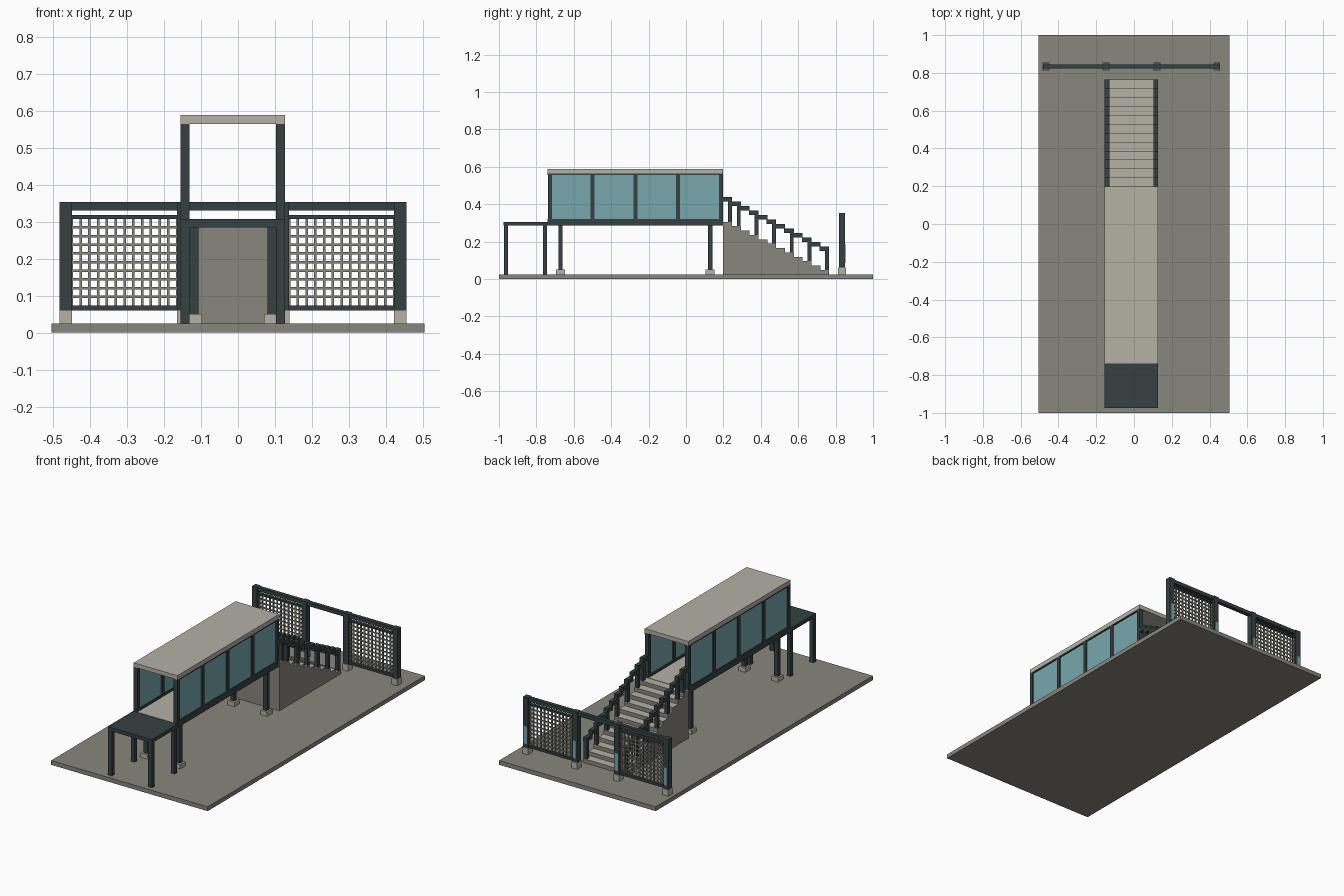
import bpy, bmesh

if "Cube" in bpy.data.objects:
    bpy.data.objects.remove(bpy.data.objects["Cube"])


def material(name, rgb):
    m = bpy.data.materials.new(name)
    m.diffuse_color = (*rgb, 1)
    m.use_nodes = True
    m.node_tree.nodes["Principled BSDF"].inputs["Base Color"].default_value = m.diffuse_color
    return m


DARK = material("dark_steel", (0.036, 0.053, 0.054))
LIGHT = material("light_concrete", (0.462, 0.440, 0.376))
GREY = material("grey_concrete", (0.242, 0.238, 0.205))
GLASS = material("teal_glass", (0.184, 0.397, 0.423))


def finish(bm, name, mat):
    bmesh.ops.recalc_face_normals(bm, faces=bm.faces)
    me = bpy.data.meshes.new(name)
    bm.to_mesh(me)
    bm.free()
    me.materials.append(mat)
    ob = bpy.data.objects.new(name, me)
    bpy.context.collection.objects.link(ob)
    return ob


def boxes(name, mat, spans):
    """One object made of boxes, each given as (x0, x1, y0, y1, z0, z1)."""
    bm = bmesh.new()
    for x0, x1, y0, y1, z0, z1 in spans:
        for v in bmesh.ops.create_cube(bm, size=1)["verts"]:
            v.co = (x0 + (v.co.x + .5) * (x1 - x0),
                    y0 + (v.co.y + .5) * (y1 - y0),
                    z0 + (v.co.z + .5) * (z1 - z0))
    return finish(bm, name, mat)


def post(x, y, hx, hy, z0, z1):
    return (x - hx, x + hx, y - hy, y + hy, z0, z1)


X0, X1, T = -0.155, 0.127, 0.024       # corridor sides and post width
GROUND, FLOOR = 0.025, 0.306
Y0, Y1 = -0.74, 0.199                  # corridor ends
SIDES = (X0 + T / 2, X1 - T / 2)

# Base slab
boxes("base_slab", GREY, [(-0.505, 0.505, -1, 1, 0, GROUND)])

# Front platform with four legs
boxes("platform_top", DARK, [(X0, X1, -0.975, Y0, 0.285, FLOOR)])
boxes("platform_legs", DARK, [post(x, y, T / 2, 0.011, GROUND, 0.285)
                              for x in SIDES for y in (-0.963, -0.754)])

# Corridor floor, legs and footings
boxes("corridor_slab", DARK, [(X0, X1, Y0, Y1, 0.285, 0.300)])
boxes("corridor_floor", LIGHT, [(X0 + T, X1 - T, Y0, Y1, 0.300, FLOOR + .002)])
LEGS = [(x, y) for x in (-0.119, 0.092) for y in (-0.671, 0.129)]
boxes("corridor_legs", DARK, [post(x, y, 0.012, 0.012, 0.05, 0.285) for x, y in LEGS])
boxes("corridor_footings", LIGHT, [post(x, y, 0.022, 0.024, GROUND, 0.05) for x, y in LEGS])

# Glazed side walls and roof
post_ys = [Y0 + T / 2 + i * (Y1 - Y0 - T) / 4 for i in range(5)]
boxes("wall_posts", DARK, [post(x, y, T / 2, 0.011, 0.30, 0.565)
                           for x in SIDES for y in post_ys])
boxes("wall_rails", DARK, [(x - T / 2, x + T / 2, Y0, Y1, a, b)
                           for x in SIDES for a, b in ((0.30, 0.32), (0.557, 0.565))])
boxes("wall_glass", GLASS, [(x - .005, x + .005, Y0 + .01, Y1 - .01, 0.32, 0.557) for x in SIDES])
boxes("roof", LIGHT, [(X0, X1, Y0, Y1, 0.565, 0.589)])

# Solid staircase from a stepped profile, counted from the lowest step
N, YE = 12, 0.765
RUN, RISE = (YE - Y1) / N, (FLOOR - GROUND) / N
profile = [(Y1, GROUND), (YE, GROUND)]
for i in range(N):
    z = GROUND + (i + 1) * RISE
    profile += [(YE - i * RUN, z), (YE - (i + 1) * RUN, z)]
bm = bmesh.new()
face = bm.faces.new([bm.verts.new((X0, y, z)) for y, z in profile])
ext = bmesh.ops.extrude_face_region(bm, geom=[face])["geom"]
bmesh.ops.translate(bm, vec=(X1 - X0, 0, 0),
                    verts=[g for g in ext if isinstance(g, bmesh.types.BMVert)])
stairs = finish(bm, "staircase", GREY)
stairs.data.materials.append(LIGHT)
for p in stairs.data.polygons:          # treads are light
    if p.normal.z > 0.9:
        p.material_index = 1

# Stepped handrails and balusters
boxes("handrails", DARK, [
    (x - T / 2, x + T / 2, YE - (i + 1) * RUN - .004, YE - i * RUN,
     0.150 + i * 0.0241, 0.174 + i * 0.0241) for x in SIDES for i in range(N)])
boxes("balusters", DARK, [
    post(x, YE - i * RUN - 0.011, 0.010, 0.010, GROUND + (i + 1) * RISE, 0.16 + i * 0.0241)
    for x in SIDES for i in (0, 2, 4, 6, 8, 10, 11)])

# Rear gate: posts, footings, top rail and small plates
GY = 0.834
GATE_X = (-0.466, -0.148, 0.122, 0.439)
boxes("gate_posts", DARK, [post(x, GY, 0.0165, 0.016, 0.062, 0.354) for x in GATE_X])
boxes("gate_footings", LIGHT, [post(x, GY, 0.0175, 0.021, GROUND, 0.062) for x in GATE_X])
boxes("gate_top_rail", DARK, [(GATE_X[0], GATE_X[3], GY - .011, GY + .011, 0.331, 0.353)])
boxes("gate_plates", GLASS, [post(x, GY + .018, 0.010, 0.002, 0.085, 0.188) for x in GATE_X])

# Lattice panels
frame, bars = [], []
for a, b in ((GATE_X[0], GATE_X[1]), (GATE_X[2], GATE_X[3])):
    a, b = a + .0165, b - .0165
    frame += [(a, b, GY - .009, GY + .009, 0.060, 0.074),
              (a, b, GY - .009, GY + .009, 0.308, 0.318)]
    bars += [post(a + (b - a) * i / 12, GY, 0.0034, 0.004, 0.07, 0.31) for i in range(13)]
    bars += [(a, b, GY - .003, GY + .003, z - .0034, z + .0034)
             for z in (0.074 + 0.0234 * j for j in range(1, 10))]
boxes("lattice_frames", DARK, frame)
boxes("lattice_bars", GREY, bars)
